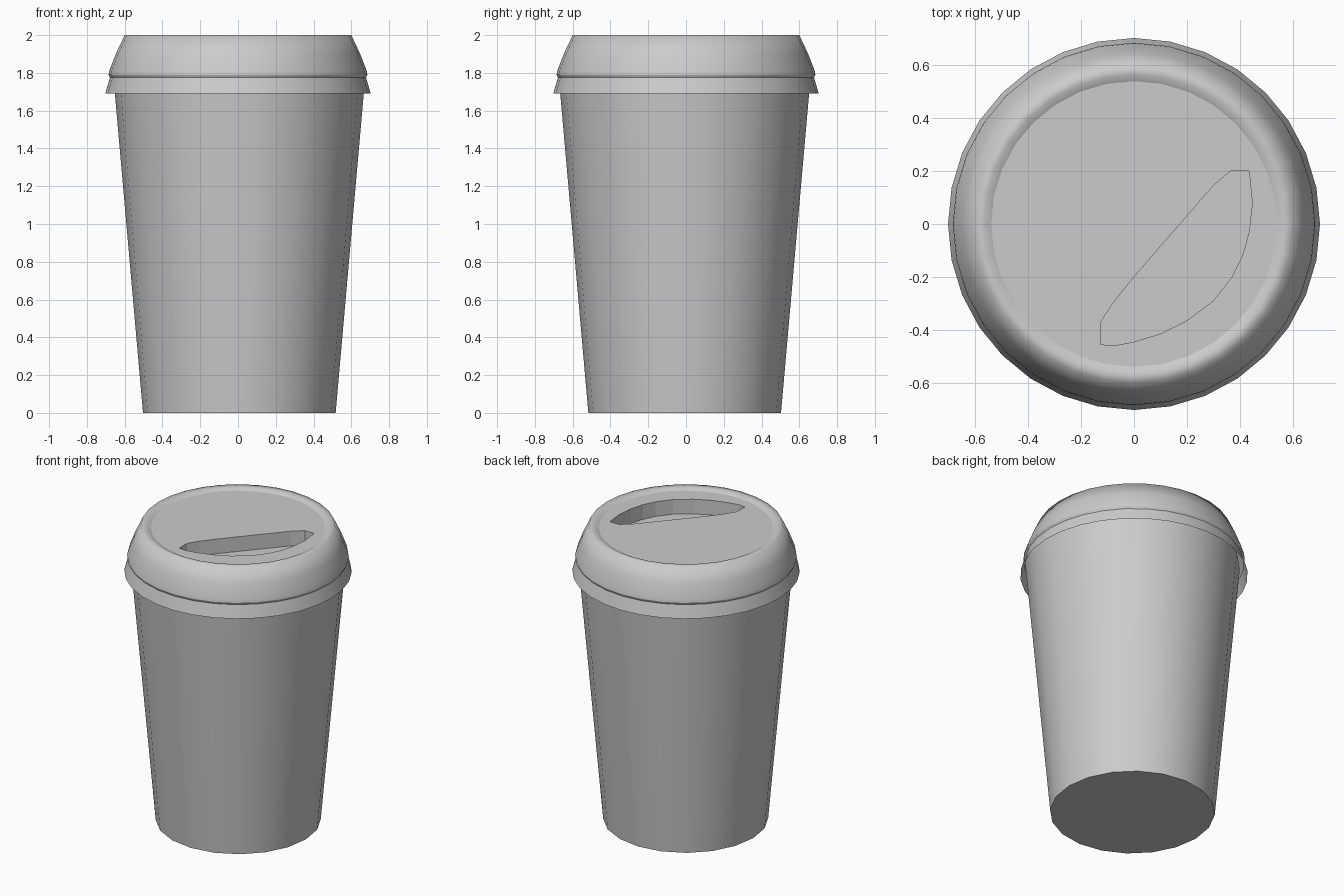
import bpy, bmesh, math

if "Cube" in bpy.data.objects:
    bpy.data.objects.remove(bpy.data.objects["Cube"])


def lathe(bm, profile, sides, cx=0.0, cy=0.0, sharp=()):
    """Revolve (radius, z) points; returns the rings. Rings in `sharp` stay creased."""
    rings = []
    for r, z in profile:
        rings.append([bm.verts.new((cx + r * math.cos(2 * math.pi * i / sides),
                                    cy + r * math.sin(2 * math.pi * i / sides), z))
                      for i in range(sides)])
    for a, b in zip(rings, rings[1:]):
        for i in range(sides):
            j = (i + 1) % sides
            bm.faces.new((a[i], a[j], b[j], b[i])).smooth = True
    for k in sharp:
        for e in loop_edges(bm, rings[k]):
            e.smooth = False
    return rings


def loop_edges(bm, verts):
    """Edges joining the verts in a closed loop, made where missing."""
    return [bm.edges.get((v, w)) or bm.edges.new((v, w))
            for v, w in zip(verts, verts[1:] + verts[:1])]


def finish(bm, name):
    me = bpy.data.meshes.new(name)
    bm.to_mesh(me)
    bm.free()
    ob = bpy.data.objects.new(name, me)
    bpy.context.collection.objects.link(ob)
    return ob


# Tapered paper cup, tucked up inside the lid
bm = bmesh.new()
rings = lathe(bm, [(0.51, 0.0), (0.665, 1.76)], 20, 0.007, -0.007)
bm.faces.new(rings[0][::-1])
finish(bm, "cup")

# Lid: flared skirt, small ridge, dome and shallow rim around the top
bm = bmesh.new()
rings = lathe(bm, [(0.703, 1.69), (0.678, 1.775), (0.685, 1.79), (0.682, 1.81),
                   (0.647, 1.9), (0.6, 2.0), (0.565, 1.998), (0.54, 1.985)],
              32, sharp=(1, 2))

# Top plate with a crescent drinking slot
slot = [(-0.125, -0.37), (-0.08, -0.30), (0.0, -0.2), (0.2, 0.03), (0.3, 0.145),
        (0.365, 0.2), (0.435, 0.2), (0.447, 0.08), (0.435, -0.03), (0.41, -0.12),
        (0.37, -0.2), (0.3, -0.29), (0.2, -0.365), (0.1, -0.415), (0.0, -0.445),
        (-0.075, -0.46), (-0.125, -0.455)]
top = [bm.verts.new((x, y, 1.985)) for x, y in slot]
low = [bm.verts.new((x, y, 1.885)) for x, y in slot]
bmesh.ops.triangle_fill(bm, use_beauty=True, normal=(0, 0, 1),
                        edges=loop_edges(bm, rings[-1]) + loop_edges(bm, top))

# Slot walls and floor
for i in range(len(slot)):
    j = (i + 1) % len(slot)
    bm.faces.new((top[i], top[j], low[j], low[i]))
bm.faces.new(low[::-1])
for f in bm.faces:
    f.normal_update()
finish(bm, "lid")
